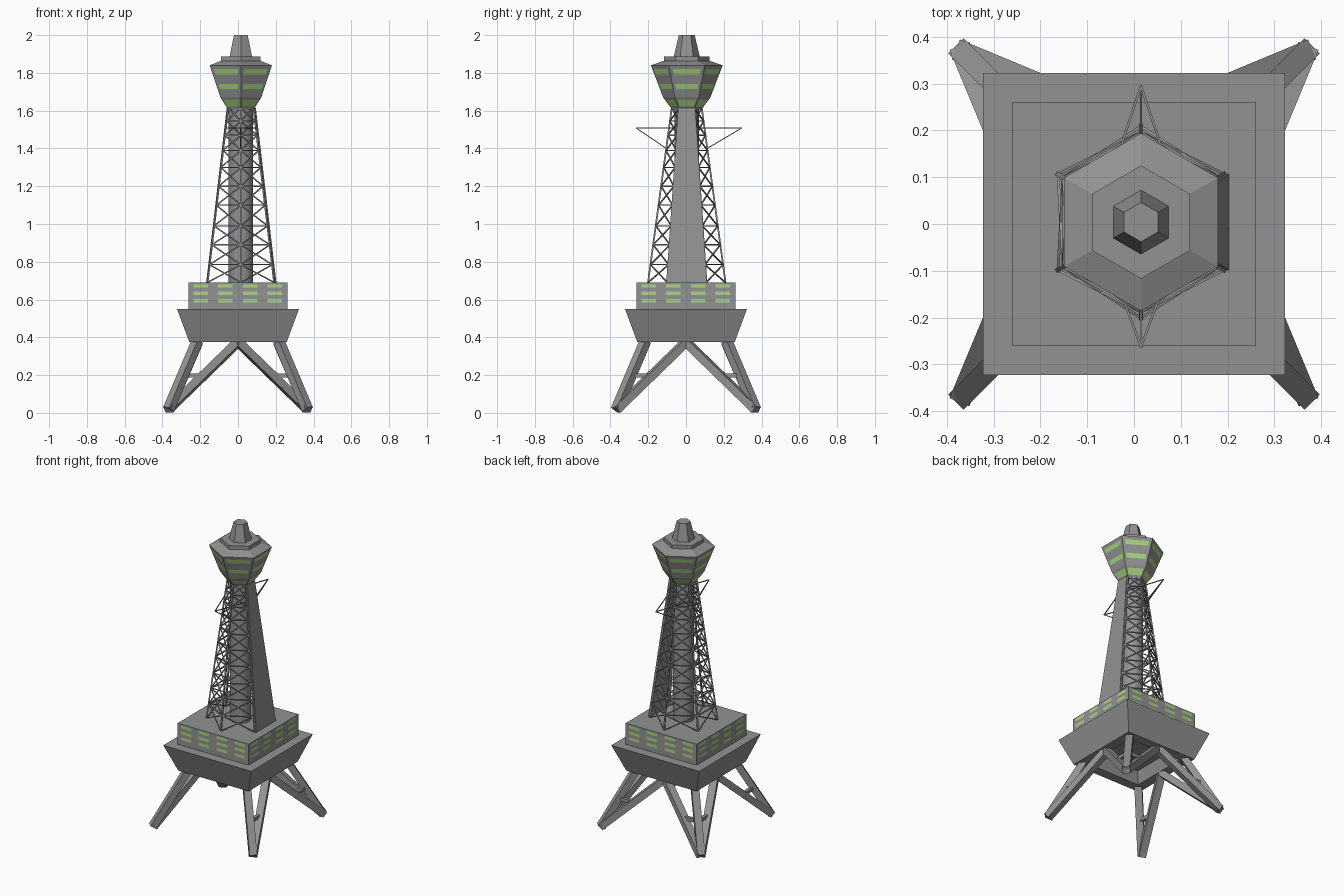
import bpy, bmesh
from math import cos, sin, pi, sqrt, radians
from mathutils import Vector

if "Cube" in bpy.data.objects:
    bpy.data.objects.remove(bpy.data.objects["Cube"])

CX, CY = 0.015, 0.004            # tower axis


def colour(name, rgb):
    m = bpy.data.materials.new(name)
    m.diffuse_color = (*rgb, 1)
    m.use_nodes = True
    m.node_tree.nodes["Principled BSDF"].inputs["Base Color"].default_value = m.diffuse_color
    return m


GREEN = colour("window_green", (0.40, 0.68, 0.22))
GREY = colour("steel_grey", (0.29, 0.29, 0.29))


def finish(name, bm):
    bmesh.ops.recalc_face_normals(bm, faces=bm.faces)
    me = bpy.data.meshes.new(name)
    bm.to_mesh(me)
    bm.free()
    ob = bpy.data.objects.new(name, me)
    bpy.context.collection.objects.link(ob)
    me.materials.append(GREY)
    me.materials.append(GREEN)
    return ob


def ring_points(z, r, n=6, phase=30, centre=(CX, CY)):
    return [Vector((centre[0] + r * cos(radians(phase) + 2 * pi * k / n),
                    centre[1] + r * sin(radians(phase) + 2 * pi * k / n), z)) for k in range(n)]


def loft(name, profile, *args):
    """Stack of n-sided rings given as (z, corner radius), capped at both ends."""
    bm = bmesh.new()
    rings = [[bm.verts.new(p) for p in ring_points(z, r, *args)] for z, r in profile]
    n = len(rings[0])
    for a, b in zip(rings, rings[1:]):
        for k in range(n):
            bm.faces.new((a[k], a[(k + 1) % n], b[(k + 1) % n], b[k]))
    bm.faces.new(rings[0])
    bm.faces.new(rings[-1])
    return finish(name, bm)


def window_wall(bm, quad, us, vs):
    """Flat wall cut into a grid; cells odd in both directions are windows."""
    a, b, c, d = quad
    grid = [[bm.verts.new(a.lerp(b, u).lerp(d.lerp(c, u), v)) for u in us] for v in vs]
    for j in range(len(vs) - 1):
        for i in range(len(us) - 1):
            f = bm.faces.new((grid[j][i], grid[j][i + 1], grid[j + 1][i + 1], grid[j + 1][i]))
            f.material_index = int(i % 2 == 1 and j % 2 == 1)


def window_walls(bm, lower, upper, us, vs):
    n = len(lower)
    for k in range(n):
        j = (k + 1) % n
        window_wall(bm, (lower[k], lower[j], upper[j], upper[k]), us, vs)


def prism(bm, ring_a, ring_b):
    a = [bm.verts.new(p) for p in ring_a]
    b = [bm.verts.new(p) for p in ring_b]
    bm.faces.new(a)
    bm.faces.new(b)
    for k in range(len(a)):
        j = (k + 1) % len(a)
        bm.faces.new((a[k], a[j], b[j], b[k]))


def beam(bm, p, q, w, h=None):
    """Rectangular bar from p to q; w is the horizontal width, h the depth."""
    p, q = Vector(p), Vector(q)
    d = (q - p).normalized()
    side = d.cross(Vector((0, 0, 1))).normalized()
    up = side.cross(d)
    h = h or w
    prism(bm, *[[c + side * (i * w / 2) + up * (j * h / 2)
                 for i, j in ((-1, -1), (1, -1), (1, 1), (-1, 1))] for c in (p, q)])


# Splayed legs: corner beam, side beam, and a rear beam on the back pair
for sx, fx in ((-1, "left"), (1, "right")):
    for sy, fy in ((-1, "front"), (1, "back")):
        bm = bmesh.new()
        foot = Vector((sx * 0.368, sy * 0.368, 0.018))
        corner_top = Vector((sx * 0.215, sy * 0.215, 0.38))
        tops = [Vector((sx * 0.215, 0, 0.375))]
        if sy > 0:
            tops.append(Vector((0, sy * 0.215, 0.375)))
        beam(bm, foot, corner_top, 0.046, 0.042)
        for t in tops:
            beam(bm, foot, t, 0.046, 0.042)
            beam(bm, foot.lerp(corner_top, 0.5), foot.lerp(t, 0.5), 0.022)
        finish(f"{fy}_{fx}_leg", bm)

# Flared deck, hollow underneath
S = sqrt(2)
loft("deck", [(0.45, 0.17 * S), (0.375, 0.195 * S), (0.375, 0.258 * S), (0.55, 0.323 * S)],
     4, 45, (0, 0))

# Square building with three rows of four windows on each side
bm = bmesh.new()
us, vs = [0], [0]
for c in (-0.197, -0.068, 0.064, 0.195):
    us += [(c - 0.038 + 0.261) / 0.522, (c + 0.038 + 0.261) / 0.522]
for z in (0.594, 0.633, 0.672):
    vs += [(z - 0.009 - 0.55) / 0.14, (z + 0.009 - 0.55) / 0.14]
base, top = [ring_points(z, 0.261 * S, 4, 45, (0, 0)) for z in (0.55, 0.69)]
window_walls(bm, base, top, us + [1], vs + [1])
bm.faces.new([bm.verts.new(p) for p in top])
bmesh.ops.remove_doubles(bm, verts=bm.verts, dist=1e-5)
finish("building", bm)

# Tower core
core = loft("tower_core", [(0.69, 0.064), (1.62, 0.064)], 16, 0)
bpy.context.view_layer.objects.active = core
core.select_set(True)
bpy.ops.object.shade_smooth_by_angle(angle=radians(30))


def corner(k, z):
    return ring_points(z, 0.205 - 0.125 * (z - 0.69) / 0.92)[k % 6]


# Lattice: six posts, rings and crossed braces on five faces
LEVELS = (0.69, 0.785, 0.89, 0.99, 1.10, 1.20, 1.30, 1.39, 1.47, 1.545, 1.615)
bm = bmesh.new()
for k in range(6):
    beam(bm, corner(k, 0.69), corner(k, 1.615), 0.009)
    if k == 5:
        continue
    for lo, hi in zip(LEVELS, LEVELS[1:]):
        beam(bm, corner(k, lo), corner(k + 1, hi), 0.006)
        beam(bm, corner(k + 1, lo), corner(k, hi), 0.006)
        beam(bm, corner(k, hi), corner(k + 1, hi), 0.006)
finish("tower_lattice", bm)

# Solid panel on the right face
bm = bmesh.new()
quad = [corner(5, 0.69), corner(0, 0.69), corner(0, 1.615), corner(5, 1.615)]
prism(bm, [p + Vector((-0.004, 0, 0)) for p in quad],
      [p + Vector((0.011, 0, 0)) for p in quad])
finish("tower_panel", bm)

# Outrigger brackets at front and back
for s, k, name in ((1, 1, "back_bracket"), (-1, 4, "front_bracket")):
    bm = bmesh.new()
    tip = Vector((CX, CY + 0.012 + s * 0.279, 1.508))
    for end in (corner(k - 1, 1.508), corner(k + 1, 1.508), corner(k, 1.40)):
        beam(bm, tip, end, 0.005)
    finish(name, bm)

# Hexagonal head with window bands on both slopes
bm = bmesh.new()
low, mid, high = [ring_points(z, r) for z, r in ((1.605, 0.077), (1.67, 0.125), (1.84, 0.19))]
window_walls(bm, low, mid, (0, 0.08, 0.92, 1), (0, 0.27, 0.82, 1))
window_walls(bm, mid, high, (0, 0.1, 0.9, 1), (0, 0.26, 0.42, 0.72, 0.88, 1))
roof = ring_points(1.865, 0.118)
for k in range(6):
    bm.faces.new([bm.verts.new(p) for p in
                  (high[k], high[(k + 1) % 6], roof[(k + 1) % 6], roof[k])])
for ring in (low, roof):
    bm.faces.new([bm.verts.new(p) for p in ring])
bmesh.ops.remove_doubles(bm, verts=bm.verts, dist=1e-5)
finish("head", bm)

# Roof slab and cap
loft("roof_slab", [(1.86, 0.121), (1.888, 0.121)])
loft("roof_cap", [(1.885, 0.069), (2.0, 0.042)])
